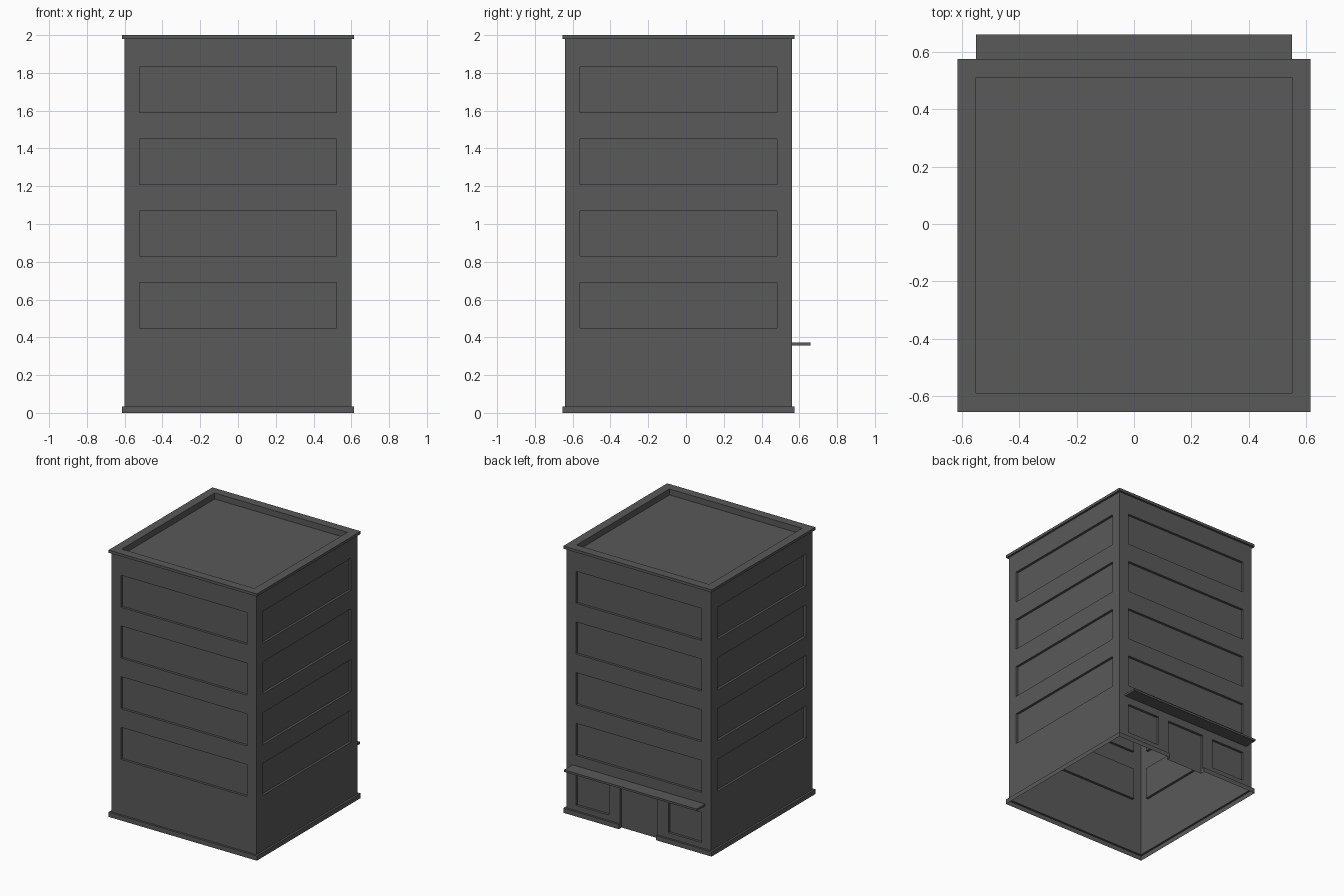
import bpy, bmesh
from mathutils import Matrix, Vector

if "Cube" in bpy.data.objects:
    bpy.data.objects.remove(bpy.data.objects["Cube"])

H = 0.6            # half width of the tower
CY = -0.04         # tower centre in y (the canopy extends the back)
LEDGE, RECESS = 0.015, -0.018
FLOORS = [(0.45 + 0.38 * i, 0.69 + 0.38 * i) for i in range(4)]
US = [-H, -0.522, -0.245, -0.155, 0.155, 0.245, 0.522, H]
ZS = sorted([0, 0.035, 0.075, 0.30, 1.98, 2.0] + [z for f in FLOORS for z in f])

grey = bpy.data.materials.new("dark_grey")
grey.diffuse_color = (0.1, 0.1, 0.1, 1)
grey.use_nodes = True
grey.node_tree.nodes["Principled BSDF"].inputs["Base Color"].default_value = grey.diffuse_color


def finish(bm, name):
    me = bpy.data.meshes.new(name)
    bm.to_mesh(me)
    bm.free()
    me.materials.append(grey)
    ob = bpy.data.objects.new(name, me)
    bpy.context.collection.objects.link(ob)
    return ob


def depth(u, z, shopfront):
    """Relief of a wall cell: ledges stand out, windows and door sink in."""
    if shopfront and abs(u) < 0.155 and z < 0.30:
        return RECESS
    if z < 0.035 or z > 1.98:
        return LEDGE
    if abs(u) < 0.522 and any(a < z < b for a, b in FLOORS):
        return RECESS
    if shopfront and 0.245 < abs(u) < 0.522 and 0.075 < z < 0.30:
        return RECESS
    return 0.0


def add_wall(bm, turns, shopfront=False):
    rot = Matrix.Rotation(turns * 1.5707963268, 3, 'Z')

    def quad(pts):
        vs = []
        for u, z, d in pts:
            if abs(u) == H:               # mitre the ledges at the corners
                u *= 1 + d / H
            vs.append(bm.verts.new(rot @ Vector((u, -H - d, z)) + Vector((0, CY, 0))))
        bm.faces.new(vs)

    nu, nz = len(US) - 1, len(ZS) - 1
    D = [[depth((US[i] + US[i + 1]) / 2, (ZS[j] + ZS[j + 1]) / 2, shopfront)
          for j in range(nz)] for i in range(nu)]
    for i in range(nu):
        for j in range(nz):
            a, b, p, q, d = US[i], US[i + 1], ZS[j], ZS[j + 1], D[i][j]
            quad([(a, p, d), (b, p, d), (b, q, d), (a, q, d)])
            # reveals between neighbouring cells of different depth
            if i + 1 < nu and D[i + 1][j] != d:
                e = D[i + 1][j]
                quad([(b, p, d), (b, p, e), (b, q, e), (b, q, d)])
            if j + 1 < nz and D[i][j + 1] != d:
                e = D[i][j + 1]
                quad([(a, q, d), (b, q, d), (b, q, e), (a, q, e)])


# Hollow tower shell, open underneath; the shopfront is on the back
bm = bmesh.new()
for t in range(4):
    add_wall(bm, t, shopfront=(t == 2))
bmesh.ops.remove_doubles(bm, verts=bm.verts, dist=1e-4)
bmesh.ops.recalc_face_normals(bm, faces=bm.faces)
finish(bm, "tower_walls")

# Flat roof sunk behind a parapet
bm = bmesh.new()
rings = [[bm.verts.new((sx * r, CY + sy * r, z))
          for sx, sy in ((-1, -1), (1, -1), (1, 1), (-1, 1))]
         for r, z in ((H + LEDGE, 2.0), (0.55, 2.0), (0.55, 1.955))]
for lo, hi in zip(rings, rings[1:]):
    for k in range(4):
        n = (k + 1) % 4
        bm.faces.new((lo[k], lo[n], hi[n], hi[k]))
bm.faces.new(rings[-1])
finish(bm, "roof_and_parapet")

# Thin canopy over the shopfront
bm = bmesh.new()
bmesh.ops.create_cube(bm, size=1, matrix=Matrix.Translation((0, 0.61, 0.364))
                      @ Matrix.Diagonal((1.1, 0.1, 0.015, 1)))
finish(bm, "entrance_canopy")
